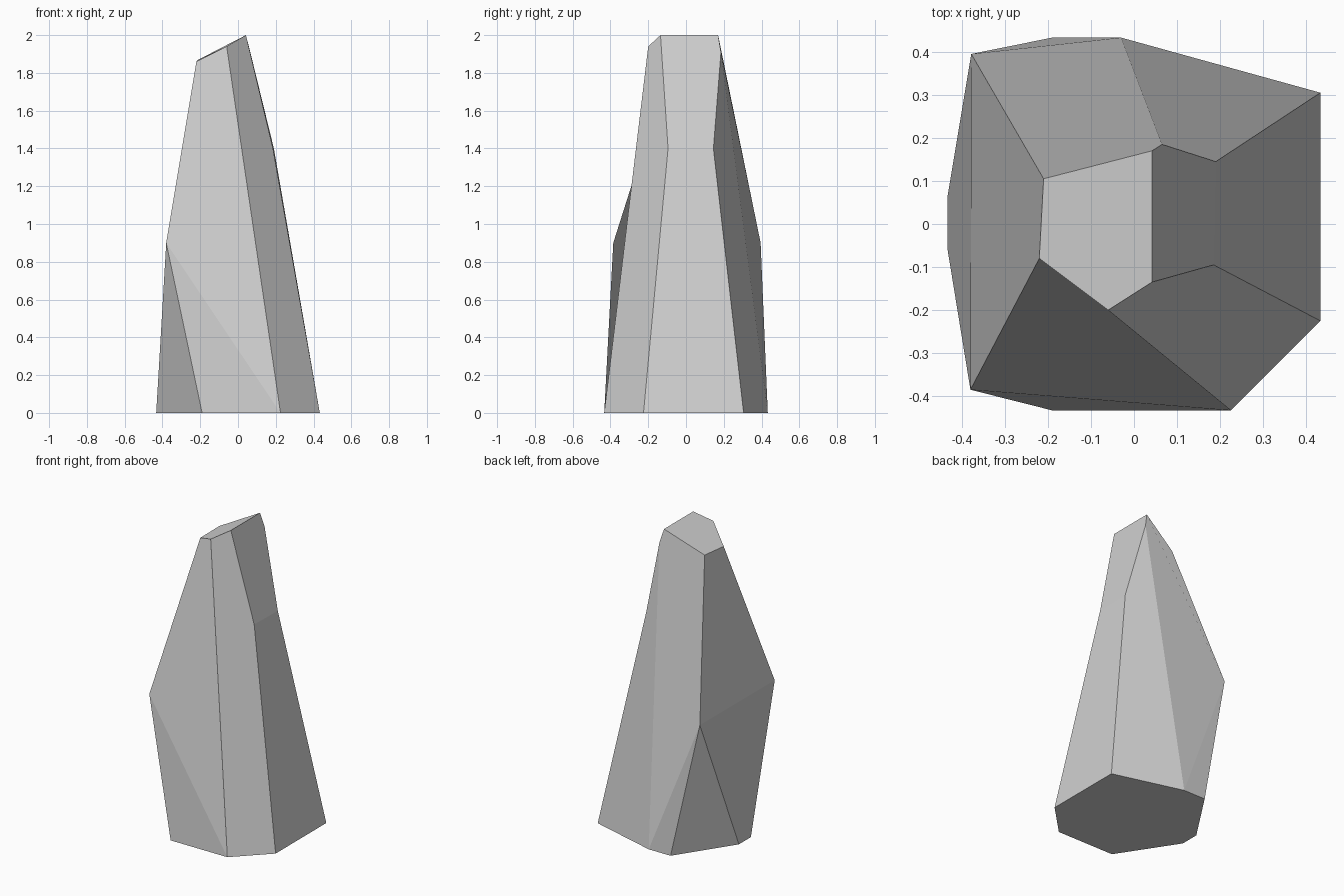
import bpy
import bmesh

# Remove the default cube
cube = bpy.data.objects.get("Cube")
if cube:
    bpy.data.objects.remove(cube, do_unlink=True)

# Plain stone grey
stone = bpy.data.materials.new("stone_grey")
stone.use_nodes = True
grey = (0.63, 0.63, 0.63, 1.0)
stone.diffuse_color = grey
stone.node_tree.nodes["Principled BSDF"].inputs["Base Color"].default_value = grey

bm = bmesh.new()


def corners(points):
    return [bm.verts.new(p) for p in points]


# Footprint on the ground, clockwise from above starting at the back right
base = corners([(0.433, 0.305, 0), (0.433, -0.225, 0), (0.225, -0.433, 0), (-0.19, -0.433, 0),
                (-0.433, -0.06, 0), (-0.433, 0.065, 0), (-0.19, 0.433, 0), (-0.03, 0.433, 0)])
right_back, right_front, front_right, front_left, left_front, left_back, back_left, back_right = base

# Bends partway up the left and right sides
low_front, low_back = corners([(-0.38, -0.385, 0.9), (-0.378, 0.395, 0.9)])
high_front, high_back = corners([(0.185, -0.095, 1.4), (0.19, 0.145, 1.4)])

# Slanted tip, and a small chipped corner just below it
tip = corners([(-0.22, -0.08, 1.86), (-0.06, -0.2, 1.94), (0.042, -0.135, 2.0),
               (0.042, 0.17, 2.0), (-0.21, 0.105, 1.87)])
tip_left, tip_front, peak_front, peak_back, tip_back = tip
chip = bm.verts.new((0.065, 0.185, 1.91))

facets = [
    base,
    tip,
    # Front
    [tip_left, low_front, front_right, tip_front],
    [low_front, front_left, front_right],
    [low_front, left_front, front_left],
    # Left side
    [low_front, low_back, left_back, left_front],
    [low_front, tip_left, tip_back, low_back],
    # Back
    [low_back, back_left, left_back],
    [low_back, back_right, back_left],
    [back_right, low_back, tip_back, peak_back, chip],
    [back_right, chip, high_back, right_back],
    # Right side
    [right_front, right_back, high_back, high_front],
    [high_front, high_back, chip, peak_back, peak_front],
    [right_front, high_front, peak_front, tip_front, front_right],
]
for facet in facets:
    bm.faces.new(facet)
bmesh.ops.recalc_face_normals(bm, faces=bm.faces[:])

mesh = bpy.data.meshes.new("standing_rock")
bm.to_mesh(mesh)
bm.free()
mesh.materials.append(stone)
rock = bpy.data.objects.new("standing_rock", mesh)
bpy.context.collection.objects.link(rock)
